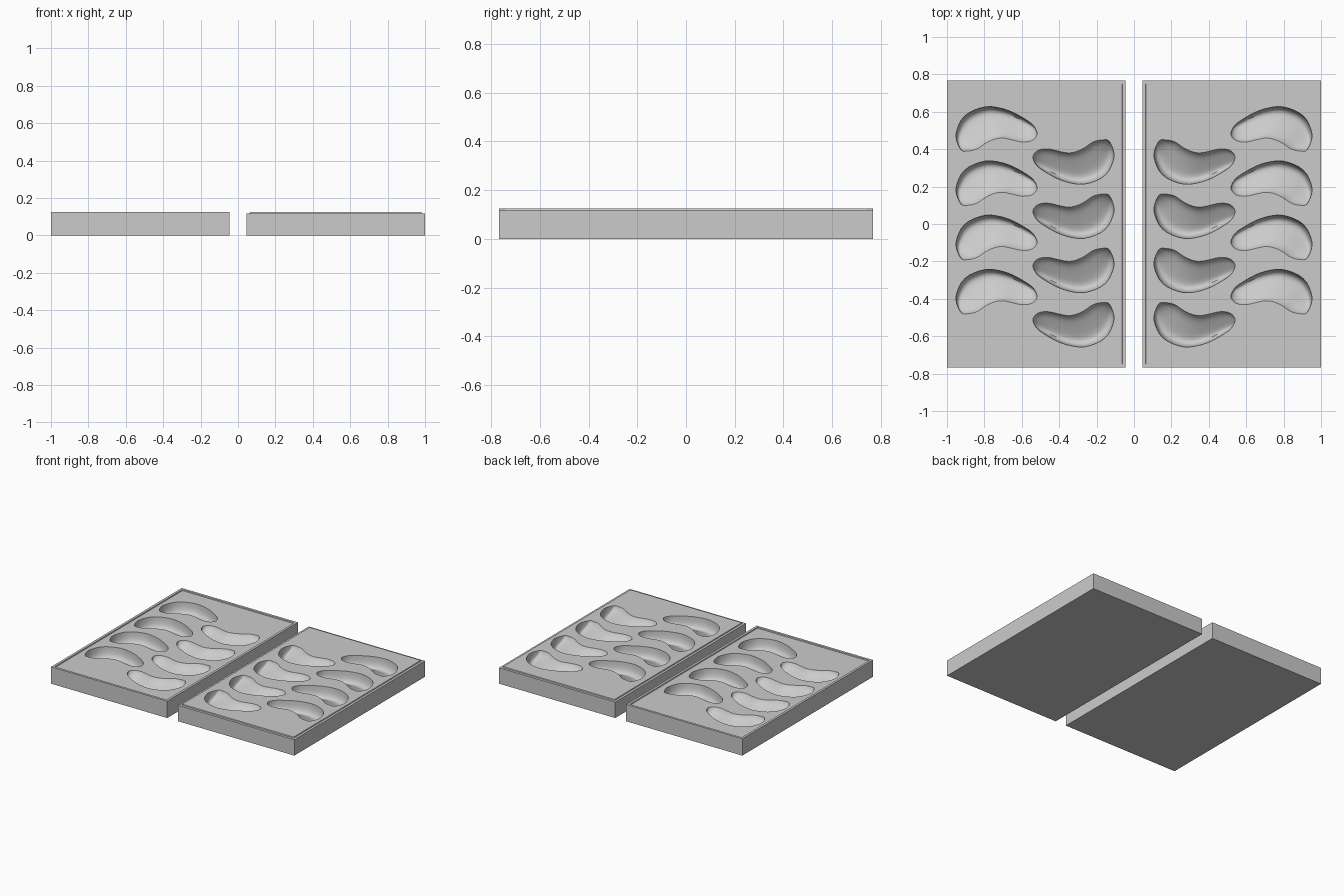
import bpy, bmesh, math
from mathutils import Vector

old = bpy.data.objects.get("Cube")
if old:
    bpy.data.objects.remove(old, do_unlink=True)

grey = bpy.data.materials.new("mould_grey")
grey.use_nodes = True
colour = (0.6, 0.6, 0.6, 1)
grey.diffuse_color = colour
grey.node_tree.nodes["Principled BSDF"].inputs["Base Color"].default_value = colour

HALF_Y, LOW, HIGH = 0.767, 0.118, 0.125
X_IN, X_OUT = 0.045, 1.0

# Bean outline in two edges, both running from the wide tip to the narrow tip
CONVEX = [(-.19, -.112), (-.217, -.04), (-.195, .036), (-.158, .079), (-.104, .106),
          (-.045, .119), (.019, .111), (.083, .09), (.152, .052), (.195, .02), (.216, -.02)]
CONCAVE = [(-.19, -.112), (-.152, -.119), (-.104, -.108), (-.056, -.076), (-.008, -.055),
           (.035, -.05), (.083, -.06), (.136, -.071), (.184, -.066), (.211, -.044), (.216, -.02)]


def resample(points, before, after, count):
    """Smooth curve through the points, sampled evenly by length, denser at the tips."""
    p = [Vector(q) for q in [before] + points + [after]]
    dense = []
    for a, b, c, d in zip(p, p[1:], p[2:], p[3:]):
        for k in range(12):
            t = k / 12
            dense.append(0.5 * (2 * b + (c - a) * t + (2 * a - 5 * b + 4 * c - d) * t * t
                                + (3 * b - a - 3 * c + d) * t ** 3))
    dense.append(p[-2])
    lengths = [0.0]
    for a, b in zip(dense, dense[1:]):
        lengths.append(lengths[-1] + (b - a).length)
    result = []
    for i in range(count + 1):
        target = lengths[-1] * (1 - math.cos(math.pi * i / count)) / 2
        j = 0
        while j < len(dense) - 2 and lengths[j + 1] < target:
            j += 1
        f = (target - lengths[j]) / (lengths[j + 1] - lengths[j])
        result.append(dense[j].lerp(dense[j + 1], min(max(f, 0), 1)))
    return result


SECTIONS, STEPS = 32, 16
outer_edge = resample(CONVEX, CONCAVE[1], CONCAVE[-2], SECTIONS)
inner_edge = resample(CONCAVE, CONVEX[1], CONVEX[-2], SECTIONS)


def cavity_shape(v):
    """Depth across the bean: short lip, sloping floor, rounded outer wall."""
    lip = 1 - (1 - v) ** 16
    wall = math.sqrt(max(0, 1 - v ** 8))
    return (0.2 + 0.8 * v) * lip * wall


def add_bean(bm, centre, turn, mirror, top):
    """Closed lofted solid of one bean cavity, reaching above the surface."""
    loops = []
    for a, b in zip(inner_edge, outer_edge):
        depth = 0.125 * (1 - math.exp(-(b - a).length / 0.1))
        loop = []
        for j in range(STEPS + 1):
            v = (1 - math.cos(math.pi * j / STEPS)) / 2
            q = a.lerp(b, v)
            loop.append((q.x, q.y, top + 0.001 - depth * cavity_shape(v)))
        loop += [(b.x, b.y, top + 0.03), (a.x, a.y, top + 0.03)]
        loops.append([bm.verts.new((mirror * (centre[0] + turn * x), centre[1] + turn * y, z))
                      for x, y, z in loop])
    n = len(loops[0])
    for r, s in zip(loops, loops[1:]):
        for k in range(n):
            bm.faces.new((r[k], r[(k + 1) % n], s[(k + 1) % n], s[k]))


def make_object(name, bm):
    mesh = bpy.data.meshes.new(name)
    bm.to_mesh(mesh)
    bm.free()
    mesh.materials.append(grey)
    obj = bpy.data.objects.new(name, mesh)
    bpy.context.collection.objects.link(obj)
    return obj


def make_half(name, mirror, rim, floor):
    # Plain slab
    bm = bmesh.new()
    bmesh.ops.create_cube(bm, size=1)
    for v in bm.verts:
        v.co = (mirror * -(X_IN + X_OUT) / 2 + v.co.x * (X_OUT - X_IN),
                v.co.y * 2 * HALF_Y, (v.co.z + 0.5) * rim)
    # Rim around the stepped mating surface
    bm.normal_update()
    face = max(bm.faces, key=lambda f: f.calc_center_median().z)
    for width in (0.025, 0.003):
        bmesh.ops.inset_region(bm, faces=[face], thickness=width)
    for v in face.verts:
        v.co.z = floor
    bmesh.ops.recalc_face_normals(bm, faces=bm.faces)
    slab = make_object(name, bm)

    # Two staggered columns of bean cavities
    bm = bmesh.new()
    for i in range(4):
        add_bean(bm, (-0.735, 0.509 - 0.29 * i), 1, mirror, floor)
        add_bean(bm, (-0.3235, 0.331 - 0.29 * i), -1, mirror, floor)
    bmesh.ops.remove_doubles(bm, verts=bm.verts, dist=0.00002)
    bmesh.ops.recalc_face_normals(bm, faces=bm.faces)
    cutter = make_object(name + "_cutter", bm)
    cutter.hide_render = True

    cut = slab.modifiers.new("bean_cavities", 'BOOLEAN')
    cut.operation = 'DIFFERENCE'
    cut.solver = 'EXACT'
    cut.object = cutter
    bpy.ops.object.select_all(action='DESELECT')
    slab.select_set(True)
    bpy.context.view_layer.objects.active = slab
    bpy.ops.object.modifier_apply(modifier=cut.name)
    bpy.data.objects.remove(cutter, do_unlink=True)
    bpy.ops.object.shade_smooth_by_angle(angle=math.radians(35))


make_half("right_mould_half", 1, HIGH, LOW)
make_half("left_mould_half", -1, LOW, HIGH)
